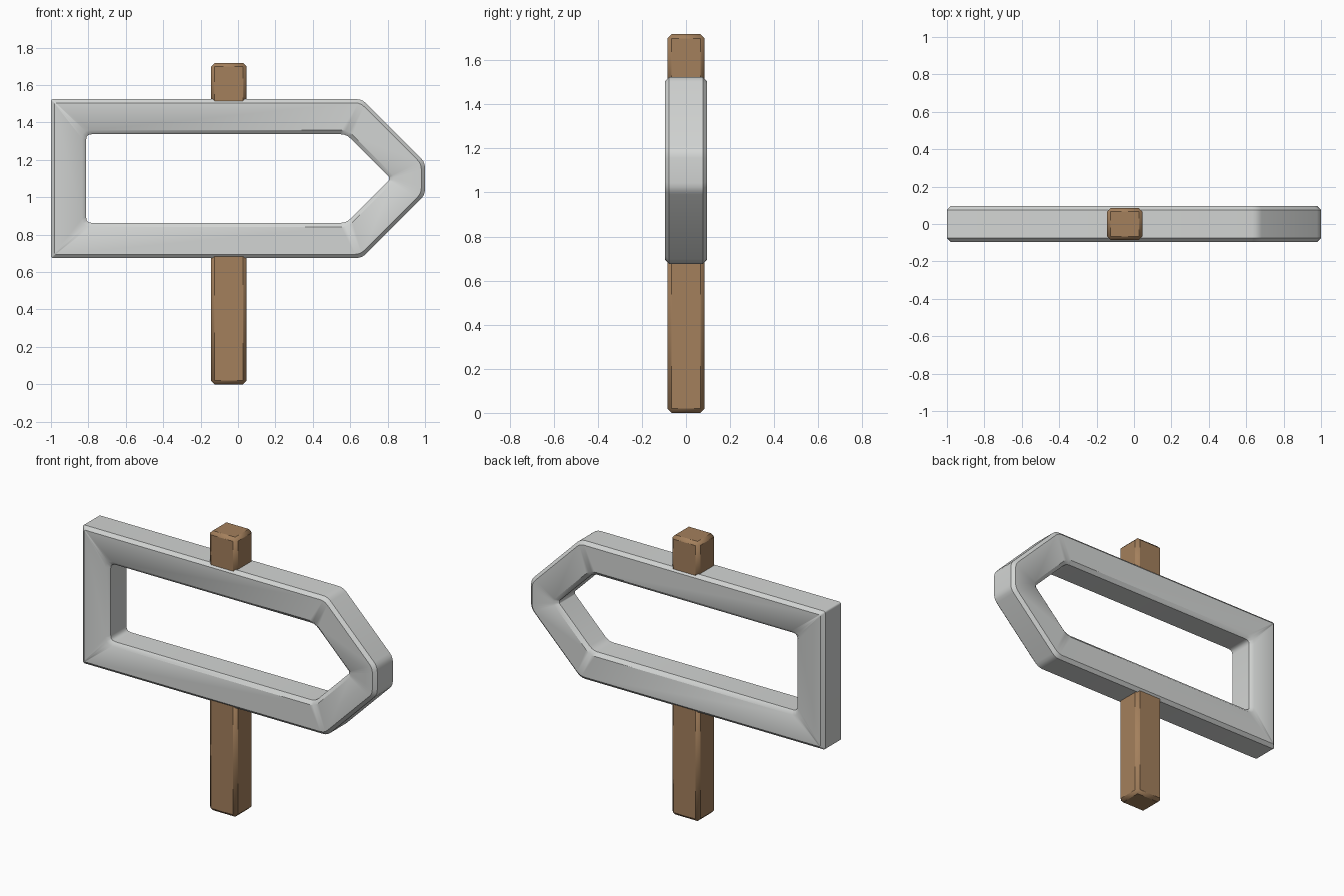
import bpy, bmesh, math
from mathutils import Vector

if "Cube" in bpy.data.objects:
    bpy.data.objects.remove(bpy.data.objects["Cube"])


def material(name, rgb):
    m = bpy.data.materials.new(name)
    m.diffuse_color = (*rgb, 1.0)
    m.use_nodes = True
    m.node_tree.nodes["Principled BSDF"].inputs["Base Color"].default_value = m.diffuse_color
    return m


grey = material("light grey", (0.65, 0.665, 0.655))
brown = material("wood brown", (0.37, 0.215, 0.107))


def finish(bm, name, mat):
    bmesh.ops.recalc_face_normals(bm, faces=bm.faces[:])
    me = bpy.data.meshes.new(name)
    bm.to_mesh(me)
    bm.free()
    me.materials.append(mat)
    ob = bpy.data.objects.new(name, me)
    bpy.context.collection.objects.link(ob)
    bpy.ops.object.select_all(action='DESELECT')
    ob.select_set(True)
    bpy.context.view_layer.objects.active = ob
    bpy.ops.object.shade_smooth_by_angle(angle=math.radians(40))
    return ob


def arrow(half, cuts, segs=3):
    """Arrow outline from its upper half (x, half height), corners rounded by cuts."""
    pts = [Vector(p) for p in half] + [Vector((x, -z)) for x, z in reversed(half)]
    cuts = cuts + cuts[::-1]
    out = []
    for i, p in enumerate(pts):
        a = p + (pts[i - 1] - p).normalized() * cuts[i]
        b = p + (pts[(i + 1) % len(pts)] - p).normalized() * cuts[i]
        for k in range(segs + 1):
            t = k / segs
            out.append(a * (1 - t) ** 2 + p * 2 * t * (1 - t) + b * t * t)
    return out


# Arrow frame: rings swept around the chamfered cross-section
Z = 1.1
outer_wall = arrow([(-1, .425), (.662, .425), (1, .087)], [.012, .03, .03])
outer_face = arrow([(-.98, .405), (.654, .405), (.98, .079)], [.006, .028, .028])
hole_face = arrow([(-.834, .259), (.588, .259), (.833, .014)], [.045, .035, .008])
hole_wall = arrow([(-.812, .237), (.579, .237), (.808, .008)], [.03, .03, .004])
F, W = .095, .076
loop = [(outer_face, -F), (outer_wall, -W), (outer_wall, W), (outer_face, F),
        (hole_face, F), (hole_wall, W), (hole_wall, -W), (hole_face, -F)]
bm = bmesh.new()
rings = [[bm.verts.new((p.x, y, Z + p.y)) for p in prof] for prof, y in loop]
for i, r in enumerate(rings):
    s = rings[(i + 1) % len(rings)]
    for j in range(len(r)):
        k = (j + 1) % len(r)
        bm.faces.new((r[j], r[k], s[k], s[j]))
finish(bm, "arrow_frame", grey)


# Post pieces: chamfered blocks ending inside the frame bars
def post(name, z0, z1):
    b = bmesh.new()
    bmesh.ops.create_cube(b, size=1)
    for v in b.verts:
        v.co = (v.co.x * .19 - .049, v.co.y * .17, z0 + (v.co.z + .5) * (z1 - z0))
    bmesh.ops.bevel(b, geom=b.edges[:], offset=.019, segments=1, affect='EDGES')
    finish(b, name, brown)


post("lower_post", 0, .75)
post("post_top", 1.45, 1.718)
